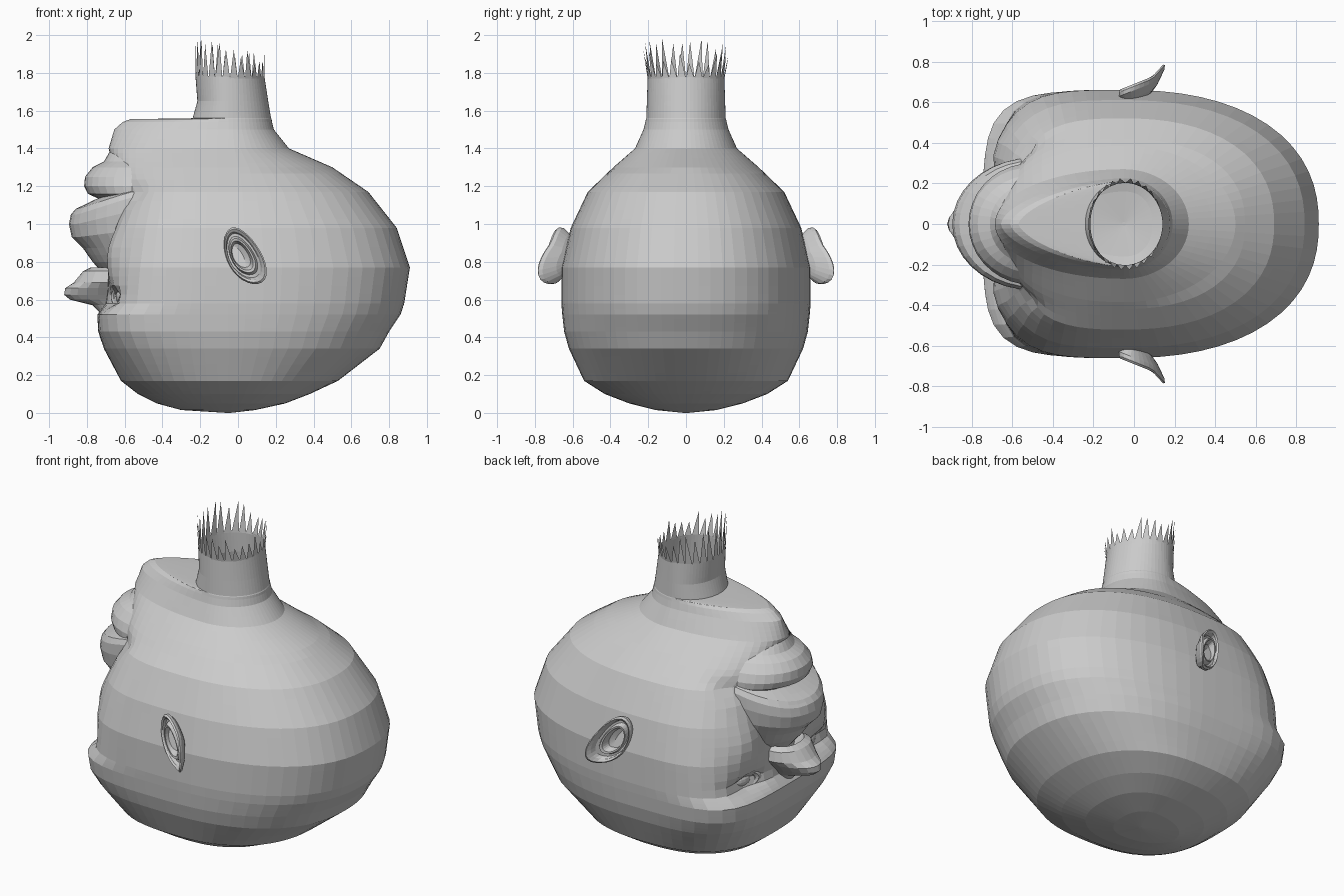
import bpy, bmesh, math, random
from math import sin, cos, pi, exp

random.seed(4)
cube = bpy.data.objects.get("Cube")
if cube:
    bpy.data.objects.remove(cube)

grey = bpy.data.materials.new("plain grey")
grey.use_nodes = True
tone = (0.6, 0.6, 0.6, 1)
grey.diffuse_color = tone
grey.node_tree.nodes["Principled BSDF"].inputs["Base Color"].default_value = tone


def make(name, bm):
    mesh = bpy.data.meshes.new(name)
    bm.to_mesh(mesh)
    bm.free()
    mesh.materials.append(grey)
    ob = bpy.data.objects.new(name, mesh)
    bpy.context.collection.objects.link(ob)
    return ob


def bridge(bm, rings):
    for low, high in zip(rings, rings[1:]):
        for i in range(len(low)):
            j = (i + 1) % len(low)
            bm.faces.new((low[i], low[j], high[j], high[i]))


def loft(name, rows, mid, count, steps=1, warp=None, top=True):
    """Rows are (height, front, back, half width, front squareness)."""
    levels = []
    for a, b in zip(rows, rows[1:]):
        levels += [[p + (q - p) * k / steps for p, q in zip(a, b)] for k in range(steps)]
    levels.append(rows[-1])
    bm, rings = bmesh.new(), []
    for z, front, back, wide, square in levels:
        ring = []
        for i in range(count):
            c, s = cos(2 * pi * i / count), sin(2 * pi * i / count)
            n = square if c < 0 else 2.3 if z < 1.3 else 2
            r = (abs(c) ** n + abs(s) ** n) ** (-1 / n)
            x = mid + c * r * ((mid - front) if c < 0 else (back - mid))
            p = (x, s * r * wide, z)
            ring.append(bm.verts.new(warp(*p) if warp else p))
        rings.append(ring)
    bridge(bm, rings)
    bm.faces.new(rings[0][::-1])
    if top:
        bm.faces.new(rings[-1])
    return make(name, bm)


# Upturned head with jaw and open neck
def face(x, y, z):
    if x < -0.3:
        # eye sockets
        x += 0.07 * exp(-((abs(y) - 0.34) / 0.13) ** 2 - ((z - 0.61) / 0.05) ** 2)
        # full cheeks
        x -= 0.04 * exp(-((abs(y) - 0.36) / 0.13) ** 2 - ((z - 0.86) / 0.13) ** 2)
        # creases beside the mouth corners
        x += 0.04 * exp(-((abs(y) - 0.36) / 0.07) ** 2 - ((z - 1.17) / 0.06) ** 2)
    return x, y, z


head_rows = [
    (0, -0.06, -0.04, 0.01, 2), (0.015, -0.3, 0.09, 0.16, 2),
    (0.05, -0.43, 0.25, 0.3, 2.2), (0.1, -0.53, 0.38, 0.43, 2.5),
    (0.17, -0.62, 0.53, 0.54, 2.8), (0.34, -0.71, 0.75, 0.62, 3.6),
    (0.43, -0.74, 0.8, 0.645, 4.2), (0.52, -0.745, 0.86, 0.655, 4.4),
    (0.58, -0.7, 0.88, 0.66, 4), (0.77, -0.68, 0.91, 0.66, 3.8),
    (0.98, -0.65, 0.84, 0.61, 3.4), (1.17, -0.62, 0.69, 0.52, 2.9),
    (1.3, -0.66, 0.5, 0.385, 2.3), (1.4, -0.685, 0.27, 0.27, 2),
    (1.5, -0.655, 0.19, 0.225, 1.7), (1.54, -0.61, 0.18, 0.215, 1.6),
    (1.555, -0.57, 0.178, 0.212, 1.5), (1.56, -0.24, 0.175, 0.21, 2),
    (1.65, -0.215, 0.16, 0.207, 2), (1.78, -0.225, 0.14, 0.203, 2)]
loft("head", head_rows, -0.05, 64, 4, face, False)

# Ragged spikes round the neck opening, leaning outwards
bm = bmesh.new()
spikes = 28
for i in range(spikes):
    def rim(t, z, grow=1):
        a = 2 * pi * t / spikes
        return bm.verts.new((-0.042 + 0.183 * cos(a), 0.203 * grow * sin(a), z))
    tip = 1.93 - 0.045 * cos(2 * pi * i / spikes) + random.uniform(-0.05, 0.02)
    bm.faces.new((rim(i, 1.77), rim(i + 1, 1.77), rim(i + random.uniform(0.3, 0.7), tip, 1.12)))
make("neck_spikes", bm)

# Nose, with a sunken opening on the upper side
loft("nose", [
    (0.53, -0.73, -0.6, 0.05, 2), (0.57, -0.77, -0.6, 0.07, 2),
    (0.6, -0.89, -0.6, 0.09, 2), (0.625, -0.92, -0.6, 0.11, 2),
    (0.66, -0.915, -0.6, 0.14, 2), (0.69, -0.87, -0.6, 0.165, 2),
    (0.75, -0.82, -0.6, 0.155, 2.4), (0.77, -0.78, -0.62, 0.12, 2.4),
    (0.69, -0.77, -0.64, 0.08, 2)], -0.68, 24)


# Lips curve away towards the corners of the mouth
def curl(x, y, z):
    k = min(1, max(0, (z - 0.85) / 0.2))
    return x, y, z + k * 0.32 * min(0.28, max(0, x + 0.85))


loft("upper_lip", [
    (0.72, -0.7, -0.4, 0.16, 2), (0.8, -0.77, -0.4, 0.24, 2),
    (0.87, -0.82, -0.4, 0.28, 2), (0.93, -0.88, -0.4, 0.31, 2),
    (1, -0.895, -0.4, 0.325, 2), (1.05, -0.885, -0.4, 0.325, 2),
    (1.08, -0.86, -0.4, 0.31, 2), (1.1, -0.76, -0.4, 0.26, 2),
    (1.06, -0.66, -0.42, 0.2, 2)], -0.5, 36, 2, curl)
loft("lower_lip", [
    (1.12, -0.66, -0.4, 0.24, 2), (1.13, -0.73, -0.4, 0.28, 2),
    (1.16, -0.795, -0.4, 0.3, 2), (1.2, -0.815, -0.4, 0.3, 2),
    (1.25, -0.81, -0.4, 0.28, 2), (1.3, -0.77, -0.4, 0.24, 2),
    (1.33, -0.71, -0.4, 0.2, 2), (1.4, -0.67, -0.4, 0.12, 2)], -0.5, 36, 2)

# Eyes with lids, and ears
for side, label in ((1, "left"), (-1, "right")):
    bpy.ops.mesh.primitive_uv_sphere_add(segments=20, ring_count=12, radius=0.08,
                                         location=(-0.575, side * 0.34, 0.615))
    eye = bpy.context.object
    eye.name = label + "_eye"
    eye.scale = (0.85, 1.3, 0.7)
    eye.rotation_euler.z = -side * 0.35
    eye.data.materials.append(grey)
    bpy.ops.mesh.primitive_torus_add(major_segments=24, minor_segments=8, major_radius=0.09,
                                     minor_radius=0.022, location=(-0.61, side * 0.345, 0.615),
                                     rotation=(0, pi / 2, -side * 0.35))
    lid = bpy.context.object
    lid.name = label + "_eyelids"
    lid.scale = (0.55, 1.35, 1)
    lid.data.materials.append(grey)

    # Ear: nested outlines from the back root, over the rim, into the hollow
    bm, rings = bmesh.new(), []
    for size, lift in ((0.4, -0.09), (0.75, -0.055), (0.98, -0.02), (1, 0), (0.94, 0.012),
                       (0.84, 0.002), (0.78, -0.022), (0.68, -0.022), (0.6, 0.006),
                       (0.52, 0.004), (0.42, -0.035), (0.05, -0.05)):
        ring = []
        for i in range(28):
            a = 2 * pi * i / 28
            u = 0.102 * size * cos(a) * (1 - 0.15 * sin(a)) - 0.03 * (1 - size)
            v = 0.15 * size * sin(a)
            x, z = 0.033 + u - 0.33 * v, 0.832 + v - 0.1 * u
            y = 0.692 + 0.4 * (x - 0.035) + 0.7 * max(0, x - 0.09) + lift
            ring.append(bm.verts.new((x, side * y, z)))
        rings.append(ring[::-side])
    bridge(bm, rings)
    bm.faces.new(rings[-1])
    make(label + "_ear", bm)
